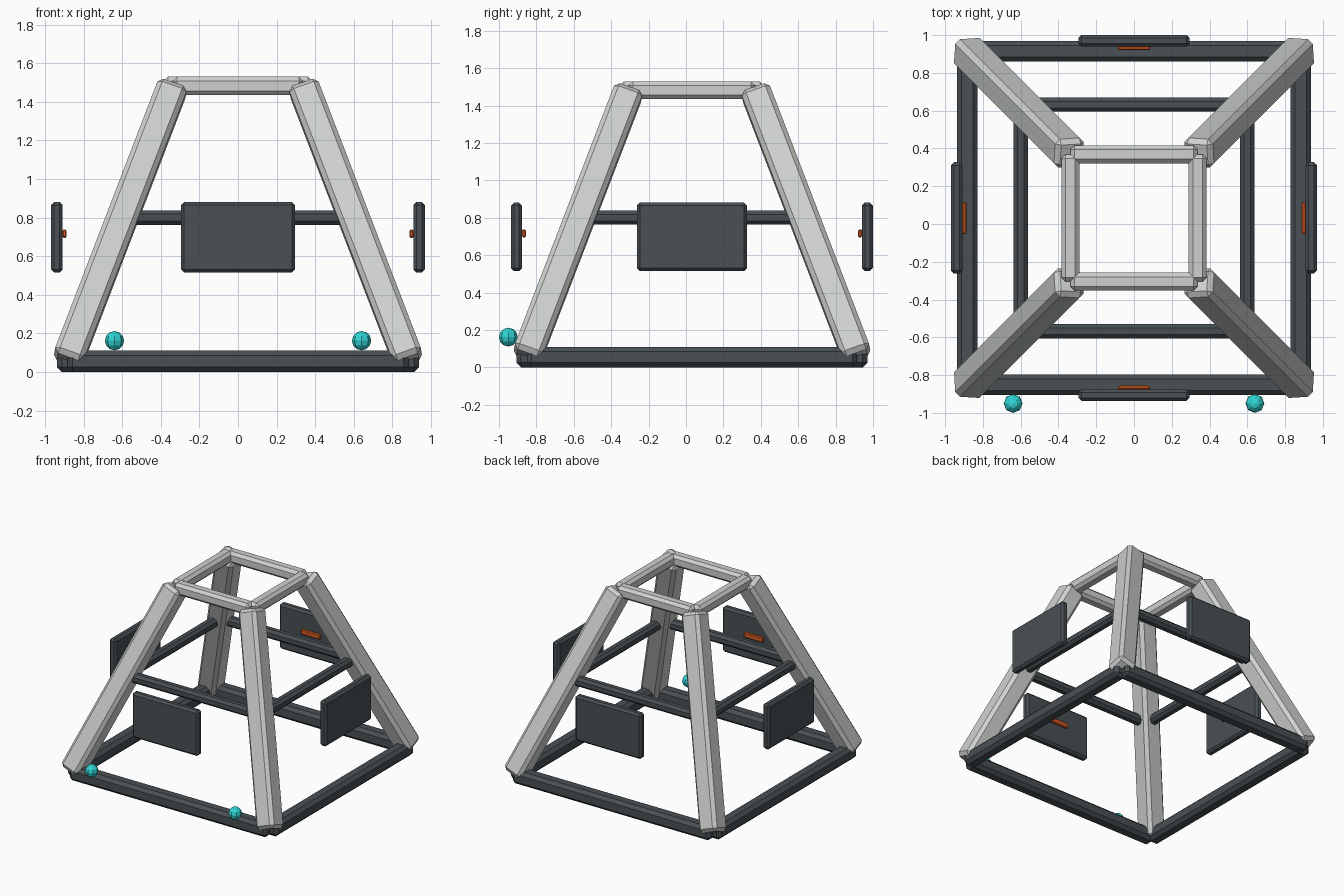
import bpy, bmesh
from mathutils import Vector, Matrix

cube = bpy.data.objects.get("Cube")
if cube:
    bpy.data.objects.remove(cube, do_unlink=True)

CY = 0.032  # middle of the frame in y


def material(name, rgb):
    m = bpy.data.materials.new(name)
    m.use_nodes = True
    m.diffuse_color = (*rgb, 1)
    m.node_tree.nodes["Principled BSDF"].inputs["Base Color"].default_value = (*rgb, 1)
    return m


light_grey = material("light_grey", (0.62, 0.64, 0.62))
slate = material("dark_slate", (0.065, 0.08, 0.088))
orange = material("orange", (0.66, 0.1, 0.015))
teal = material("teal", (0.03, 0.66, 0.67))


def finish(name, bm, mat, matrix):
    mesh = bpy.data.meshes.new(name)
    bm.to_mesh(mesh)
    bm.free()
    mesh.materials.append(mat)
    ob = bpy.data.objects.new(name, mesh)
    bpy.context.collection.objects.link(ob)
    ob.matrix_world = matrix
    return ob


def box(name, size, mat, bevel, matrix):
    """Chamfered box centred on the matrix."""
    bm = bmesh.new()
    bmesh.ops.create_cube(bm, size=1)
    bmesh.ops.scale(bm, vec=size, verts=bm.verts)
    bmesh.ops.bevel(bm, geom=bm.edges[:], offset=bevel, segments=1,
                    affect='EDGES', profile=0.5)
    return finish(name, bm, mat, matrix)


def beam(name, a, b, width, mat, bevel):
    """Square beam running from a to b."""
    a, b = Vector(a), Vector(b)
    turn = Vector((0, 0, 1)).rotation_difference(b - a).to_matrix().to_4x4()
    return box(name, (width, width, (b - a).length), mat, bevel,
               Matrix.Translation((a + b) / 2) @ turn)


def ring(name, half, z, width, mat, bevel):
    """Square frame of four beams."""
    corners = [(-half, -half), (half, -half), (half, half), (-half, half)]
    for i, side in enumerate(("front", "left", "back", "right")):
        (ax, ay), (bx, by) = corners[i], corners[(i + 1) % 4]
        beam(f"{name}_{side}", (ax, ay + CY, z), (bx, by + CY, z), width, mat, bevel)


# Horizontal frames
ring("base_beam", 0.883, 0.055, 0.11, slate, 0.025)
ring("middle_beam", 0.6, 0.8, 0.075, slate, 0.02)
ring("top_beam", 0.337, 1.482, 0.095, light_grey, 0.022)

# Sloping corner legs
for sx, side in ((-1, "right"), (1, "left")):
    for sy, end in ((-1, "front"), (1, "back")):
        beam(f"{end}_{side}_leg", (sx * 0.883, sy * 0.883 + CY, 0.06),
             (sx * 0.337, sy * 0.337 + CY, 1.482), 0.16, light_grey, 0.025)

# Side panels, each with a handle on its inner face
for i, side in enumerate(("front", "left", "back", "right")):
    turn = Matrix.Translation((0, CY, 0)) @ Matrix.Rotation(i * 1.5708, 4, 'Z')
    box(f"{side}_panel", (0.59, 0.06, 0.365), slate, 0.016,
        turn @ Matrix.Translation((0, -0.938, 0.698)))
    box(f"{side}_panel_handle", (0.17, 0.022, 0.042), orange, 0.006,
        turn @ Matrix.Translation((0, -0.899, 0.716)))

# Front lamps
for sx, side in ((-1, "right"), (1, "left")):
    bm = bmesh.new()
    bmesh.ops.create_uvsphere(bm, u_segments=8, v_segments=6, radius=0.05)
    finish(f"{side}_lamp", bm, teal, Matrix.Translation((sx * 0.64, -0.95, 0.162)))
